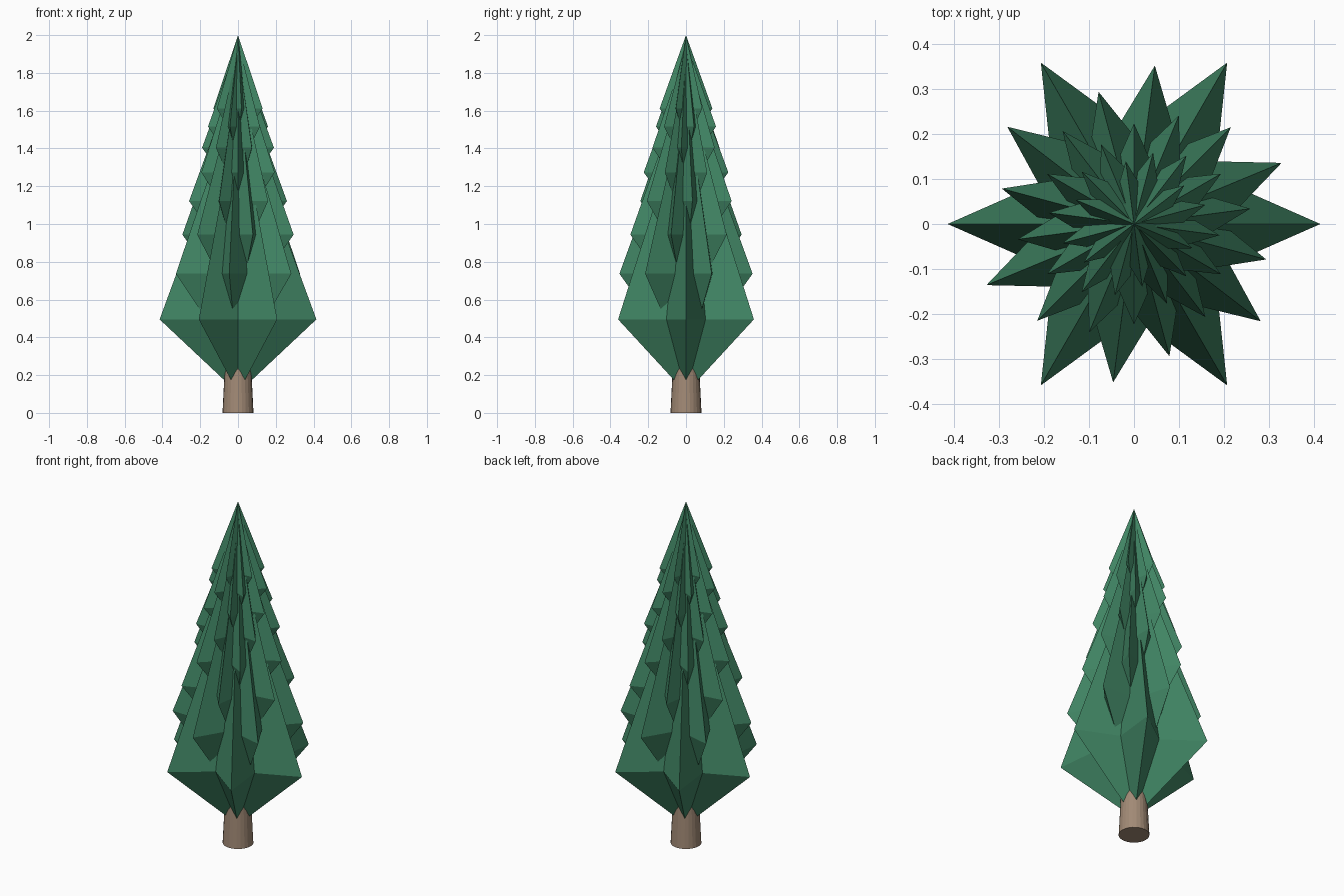
import bpy, bmesh
from math import cos, sin, pi, radians

if "Cube" in bpy.data.objects:
    bpy.data.objects.remove(bpy.data.objects["Cube"])


def material(name, color):
    m = bpy.data.materials.new(name)
    m.diffuse_color = color
    m.use_nodes = True
    m.node_tree.nodes["Principled BSDF"].inputs["Base Color"].default_value = m.diffuse_color
    return m


def add_object(name, bm, mat):
    bmesh.ops.recalc_face_normals(bm, faces=bm.faces[:])
    me = bpy.data.meshes.new(name)
    bm.to_mesh(me)
    bm.free()
    me.materials.append(mat)
    ob = bpy.data.objects.new(name, me)
    bpy.context.collection.objects.link(ob)
    return ob


def star_tier(name, r, z, up, down, turn, mat, points=6):
    """Six-pointed star ring joined to an apex above and one below."""
    bm = bmesh.new()
    n = points * 2
    ring = []
    for k in range(n):
        a = turn + k * pi / points
        rad = r if k % 2 == 0 else r * 0.5
        ring.append(bm.verts.new((rad * cos(a), rad * sin(a), z)))
    top = bm.verts.new((0, 0, z + up))
    bottom = bm.verts.new((0, 0, z - down))
    for k in range(n):
        a, b = ring[k], ring[(k + 1) % n]
        bm.faces.new((a, b, top))
        bm.faces.new((b, a, bottom))
    return add_object(name, bm, mat)


green = material("needles", (0.052, 0.235, 0.127, 1))
brown = material("bark", (0.36, 0.255, 0.18, 1))

# Foliage tiers: each smaller, higher and turned by 22.5 degrees
for i in range(8):
    s = 0.857 ** i
    r = 0.415 * s
    z = 2.185 - 1.69 * s
    up = 2.0 - z if i == 7 else 1.13 * s
    down = 0.39 if i == 0 else 1.38 * r
    star_tier(f"foliage_tier_{i + 1}", r, z, up, down, radians(22.5 * i), green)

# Tapered trunk
bm = bmesh.new()
bmesh.ops.create_cone(bm, cap_ends=True, segments=24,
                      radius1=0.082, radius2=0.062, depth=0.4)
bmesh.ops.translate(bm, verts=bm.verts[:], vec=(0, 0, 0.2))
add_object("trunk", bm, brown)
